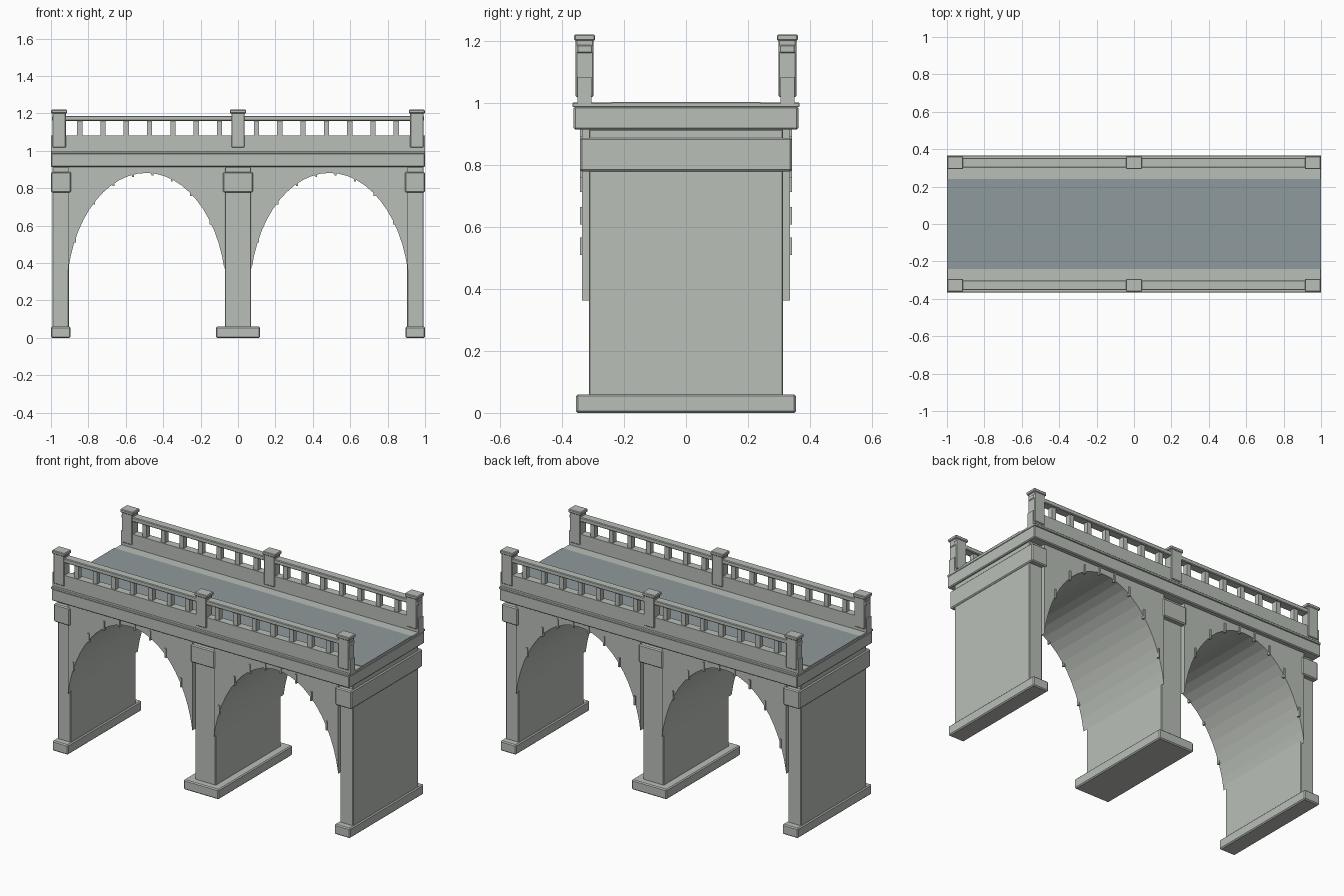
import bpy, bmesh, math

if "Cube" in bpy.data.objects:
    bpy.data.objects.remove(bpy.data.objects["Cube"])


def make_mat(name, rgb):
    m = bpy.data.materials.new(name)
    m.diffuse_color = (*rgb, 1.0)
    m.use_nodes = True
    m.node_tree.nodes["Principled BSDF"].inputs["Base Color"].default_value = m.diffuse_color
    return m


STONE = make_mat("pale stone", (0.49, 0.52, 0.48))
ROAD = make_mat("grey road", (0.275, 0.32, 0.333))


def finish(name, bm, mat, bevel=0.0):
    bmesh.ops.recalc_face_normals(bm, faces=bm.faces)
    me = bpy.data.meshes.new(name)
    bm.to_mesh(me)
    bm.free()
    me.materials.append(mat)
    ob = bpy.data.objects.new(name, me)
    bpy.context.collection.objects.link(ob)
    if bevel:
        mod = ob.modifiers.new("bevel", 'BEVEL')
        mod.width = bevel
        mod.segments = 1
    return ob


def boxes(name, spans, mat=STONE, bevel=0.0):
    """One object from (x0, x1, y0, y1, z0, z1) boxes."""
    bm = bmesh.new()
    for x0, x1, y0, y1, z0, z1 in spans:
        vs = bmesh.ops.create_cube(bm, size=1)["verts"]
        for v in vs:
            v.co.x = x1 if v.co.x > 0 else x0
            v.co.y = y1 if v.co.y > 0 else y0
            v.co.z = z1 if v.co.z > 0 else z0
    return finish(name, bm, mat, bevel)


# Piers with footings and capitals
for name, a, b, pa, pb, ca, cb in (
        ("left", -1, -0.895, -0.992, -0.904, -1, -0.892),
        ("middle", -0.118, 0.118, -0.07, 0.07, -0.08, 0.08),
        ("right", 0.895, 1, 0.904, 0.992, 0.892, 1)):
    boxes(name + "_footing", [(a, b, -0.355, 0.355, 0, 0.06)], bevel=0.006)
    boxes(name + "_pier", [(pa, pb, -0.313, 0.313, 0.05, 0.915)], bevel=0.004)
    boxes(name + "_capital", [(ca, cb, -0.342, 0.342, 0.778, 0.887)], bevel=0.006)

# Arch curve: part of an ellipse cut off at the springing line
HALF, SPRING, CROWN, Z0 = 0.418, 0.362, 0.882, 0.23
RZ = CROWN - Z0
START = math.asin((SPRING - Z0) / RZ)
RX = HALF / math.cos(START)


def arch_z(dx):
    return Z0 + RZ * math.sqrt(max(0, 1 - (dx / RX) ** 2))


# Arched spandrels and their thin voussoir stones
N = 24
for name, cx in (("left", -0.49), ("right", 0.49)):
    bm = bmesh.new()
    pts = [(cx - HALF, 0.915)]
    for i in range(N + 1):
        t = math.pi - START - (math.pi - 2 * START) * i / N
        pts.append((cx + RX * math.cos(t), Z0 + RZ * math.sin(t)))
    pts.append((cx + HALF, 0.915))
    face = bm.faces.new([bm.verts.new((x, -0.335, z)) for x, z in pts])
    ext = bmesh.ops.extrude_face_region(bm, geom=[face])["geom"]
    for v in ext:
        if isinstance(v, bmesh.types.BMVert):
            v.co.y = 0.335
    finish(name + "_arch", bm, STONE)
    spans = []
    for i in range(8):
        dx = -0.382 + 0.1035 * i
        z = arch_z(dx) - 0.012
        for s in (-1, 1):
            y0, y1 = sorted((s * 0.325, s * 0.341))
            spans.append((cx + dx - 0.005, cx + dx + 0.005, y0, y1,
                          z, min(z + 0.056, 0.914)))
    boxes(name + "_arch_stones", spans)

# Deck, coping and road surface
boxes("deck", [(-1, 1, -0.362, 0.362, 0.914, 0.988)], bevel=0.005)
boxes("deck_coping", [(-1, 1, -0.366, 0.366, 0.986, 1.0)], bevel=0.002)
boxes("road", [(-1, 1, -0.24, 0.24, 0.996, 1.003)], ROAD)

# Parapets: wall, balusters, rail and posts on each side
for side, s in (("front", -1), ("back", 1)):
    c = s * 0.327

    def bar(x0, x1, hy, z0, z1):
        return (x0, x1, c - hy, c + hy, z0, z1)

    boxes(side + "_parapet_wall", [bar(-1, 1, 0.023, 0.995, 1.083)])
    boxes(side + "_rail", [bar(-0.995, 0.995, 0.026, 1.16, 1.187)], bevel=0.004)
    boxes(side + "_balusters",
          [bar(m * (0.099 + 0.1245 * i) - 0.014, m * (0.099 + 0.1245 * i) + 0.014,
               0.015, 1.08, 1.163) for m in (-1, 1) for i in range(7)])
    posts = (-0.956, 0, 0.956)
    boxes(side + "_posts", [bar(x - 0.036, x + 0.036, 0.029, 1.018, 1.205)
                            for x in posts], bevel=0.004)
    boxes(side + "_post_caps", [bar(x - 0.043, x + 0.043, 0.034, 1.2, 1.22)
                                for x in posts], bevel=0.004)
